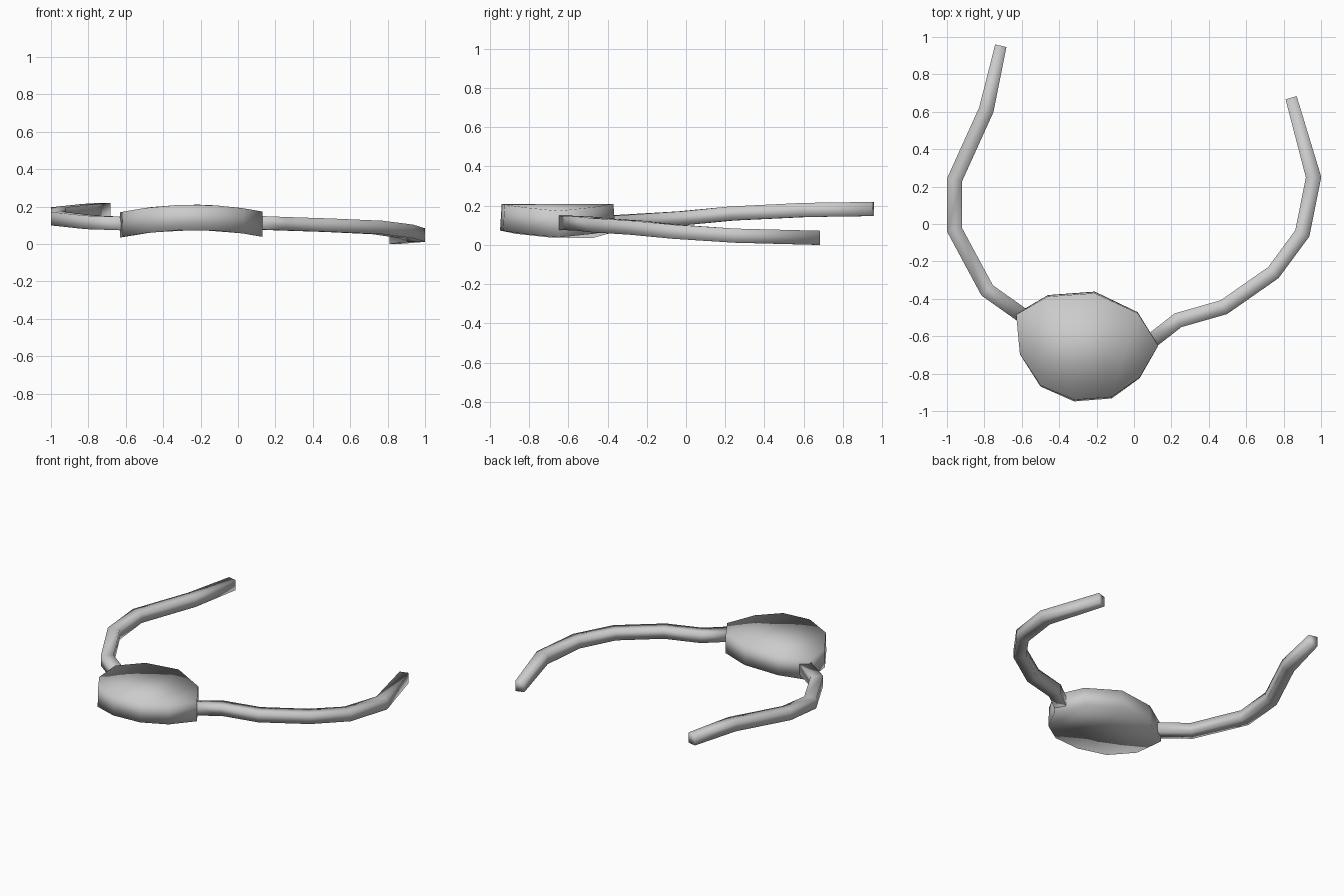
import bpy
import bmesh
from mathutils import Vector

cube = bpy.data.objects.get("Cube")
if cube:
    bpy.data.objects.remove(cube, do_unlink=True)

grey = bpy.data.materials.new("plain_grey")
grey.use_nodes = True
grey.diffuse_color = (0.6, 0.6, 0.6, 1)
grey.node_tree.nodes["Principled BSDF"].inputs["Base Color"].default_value = (0.6, 0.6, 0.6, 1)


def finish(name, bm):
    bmesh.ops.recalc_face_normals(bm, faces=bm.faces)
    for face in bm.faces:
        face.smooth = True
    mesh = bpy.data.meshes.new(name)
    bm.to_mesh(mesh)
    bm.free()
    mesh.materials.append(grey)
    obj = bpy.data.objects.new(name, mesh)
    bpy.context.collection.objects.link(obj)
    return obj


def build_pad(outline):
    """Ten-sided slab, arched across x, with a slightly flared lower rim."""
    bm = bmesh.new()
    mid_x, mid_y, thickness, flare = -0.24, -0.655, 0.135, 1.03

    def ring(drop, spread):
        return [bm.verts.new((x, mid_y + (y - mid_y) * spread,
                              0.21 - drop - 0.27 * (x - mid_x) ** 2))
                for x, y in outline]

    top, bottom = ring(0, 1), ring(thickness, flare)
    n = len(outline)
    for i in range(n):
        j = (i + 1) % n
        bm.faces.new((top[i], top[j], bottom[j], bottom[i]))
    # Caps are strips running from the front rim to the back rim
    for rim in (top, bottom):
        for i in range(n // 2 - 1):
            bm.faces.new((rim[i], rim[i + 1], rim[n - 2 - i], rim[n - 1 - i]))
    return finish("eye_pad", bm)


def build_strap(name, path, width=0.08, end_width=0.062, height=0.072):
    """Box section swept along a path with mitred corners."""
    bm = bmesh.new()
    pts = [Vector(p) for p in path]
    rings = []
    for i, p in enumerate(pts):
        before = (p - pts[max(i - 1, 0)]).to_2d()
        after = (pts[min(i + 1, len(pts) - 1)] - p).to_2d()
        before = before.normalized() if before.length else after.normalized()
        after = after.normalized() if after.length else before
        along = (before + after).normalized()
        w = end_width if i == len(pts) - 1 else width
        side = Vector((-along.y, along.x, 0)) * w / 2 / along.dot(after)
        up = Vector((0, 0, height / 2))
        rings.append([bm.verts.new(p + side * a + up * b)
                      for a, b in ((1, 1), (-1, 1), (-1, -1), (1, -1))])
    for r, s in zip(rings, rings[1:]):
        for k in range(4):
            m = (k + 1) % 4
            bm.faces.new((r[k], r[m], s[m], s[k]))
    bm.faces.new(rings[0])
    bm.faces.new(rings[-1])
    return finish(name, bm)


# Pad outline, along the back from the right end and returning along the front
build_pad([(-0.63, -0.485), (-0.46, -0.388), (-0.21, -0.37), (0.02, -0.477),
           (0.13, -0.65), (0.03, -0.82), (-0.12, -0.925), (-0.32, -0.94),
           (-0.5, -0.863), (-0.61, -0.695)])

# Straps, from the pad to the free end
build_strap("left_strap", [
    (0.1, -0.62, 0.113), (0.235, -0.515, 0.108), (0.48, -0.445, 0.1),
    (0.745, -0.26, 0.088), (0.9, -0.05, 0.067), (0.96, 0.25, 0.047),
    (0.84, 0.675, 0.036)])
build_strap("right_strap", [
    (-0.58, -0.5, 0.108), (-0.785, -0.355, 0.115), (-0.96, -0.03, 0.135),
    (-0.96, 0.235, 0.16), (-0.79, 0.61, 0.178), (-0.712, 0.953, 0.183)])
